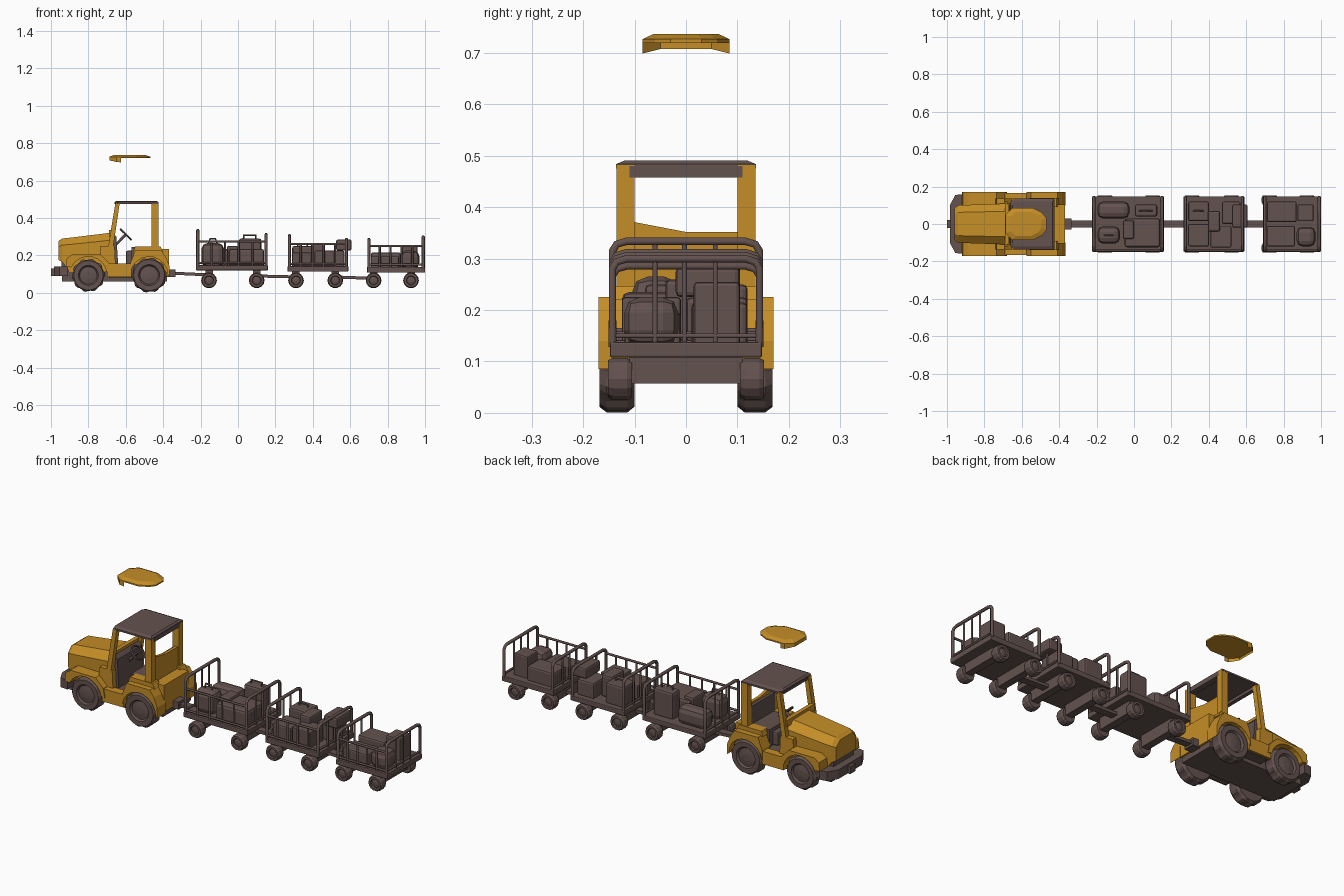
import bpy, bmesh, math

if "Cube" in bpy.data.objects:
    bpy.data.objects.remove(bpy.data.objects["Cube"])


def material(name, c):
    m = bpy.data.materials.new(name)
    m.diffuse_color = (*c, 1)
    m.use_nodes = True
    m.node_tree.nodes["Principled BSDF"].inputs["Base Color"].default_value = m.diffuse_color
    return m


YEL = material("golden_yellow", (0.56, 0.27, 0.02))
BRN = material("dark_brown", (0.125, 0.084, 0.077))


def mesh(name, verts, faces, mat, bevel=0.0):
    me = bpy.data.meshes.new(name)
    bm = bmesh.new()
    vs = [bm.verts.new(v) for v in verts]
    for f in faces:
        bm.faces.new([vs[i] for i in f])
    bmesh.ops.recalc_face_normals(bm, faces=bm.faces)
    if bevel:
        bmesh.ops.bevel(bm, geom=list(bm.edges), offset=bevel, segments=2,
                        profile=0.5, affect='EDGES')
    bm.to_mesh(me)
    bm.free()
    me.materials.append(mat)
    ob = bpy.data.objects.new(name, me)
    bpy.context.collection.objects.link(ob)
    return ob


def loft(name, rings, mat, bevel=0.0):
    n = len(rings[0])
    verts = [v for r in rings for v in r]
    faces = [list(range(n)), list(range(len(verts) - n, len(verts)))]
    for k in range(len(rings) - 1):
        for i in range(n):
            j = (i + 1) % n
            faces.append([k * n + i, k * n + j, k * n + n + j, k * n + n + i])
    return mesh(name, verts, faces, mat, bevel)


def prism(name, pts, y0, y1, mat):
    """Extrude an x-z outline along y."""
    return loft(name, [[(x, y, z) for x, z in pts] for y in (y0, y1)], mat)


def slab(name, pts, z0, z1, mat):
    """Extrude an x-y outline along z."""
    return loft(name, [[(x, y, z) for x, y in pts] for z in (z0, z1)], mat)


def box(name, x0, x1, y0, y1, z0, z1, mat, bevel=0.0):
    return loft(name, [[(x0, y0, z), (x1, y0, z), (x1, y1, z), (x0, y1, z)]
                       for z in (z0, z1)], mat, bevel)


def tubes(name, paths, r, mat):
    cu = bpy.data.curves.new(name, 'CURVE')
    cu.dimensions = '3D'
    cu.bevel_depth, cu.bevel_resolution, cu.use_fill_caps = r, 1, True
    for p in paths:
        s = cu.splines.new('POLY')
        s.points.add(len(p) - 1)
        for pt, co in zip(s.points, p):
            pt.co = (*co, 1)
    cu.materials.append(mat)
    ob = bpy.data.objects.new(name, cu)
    bpy.context.collection.objects.link(ob)
    bpy.ops.object.select_all(action='DESELECT')
    bpy.context.view_layer.objects.active = ob
    ob.select_set(True)
    bpy.ops.object.convert(target='MESH')


def wheel(name, x, y0, y1, z, r, segs=16, lug=0.0):
    """Lathed tyre with a dished hub; y1 is the outer side."""
    w = y1 - y0
    prof = [(0.5, 0), (0.88, 0), (1, .2), (1, .8), (0.88, 1), (0.6, 1), (0.52, .85), (0.2, .92)]
    rings = []
    for f, t in prof:
        ring = []
        for i in range(segs):
            a = 2 * math.pi * i / segs
            rr = r * f - (lug if f == 1 and (i // 2) % 2 else 0)
            ring.append((x + rr * math.cos(a), y0 + w * t, z + rr * math.sin(a)))
        rings.append(ring)
    return loft(name, rings, BRN)


def arch(cx, cz, r, a0, a1, n=9):
    return [(cx + r * math.cos(math.radians(a0 + (a1 - a0) * i / n)),
             cz + r * math.sin(math.radians(a0 + (a1 - a0) * i / n))) for i in range(n + 1)]


# ---- tractor body ----
def hood_ring(x, w, top, c, low):
    return [(x, -w, low), (x, -w, top - c), (x, -w * .62, top), (x, w * .62, top), (x, w, top - c), (x, w, low)]


loft("hood", [hood_ring(-.96, .085, .276, .03, .175), hood_ring(-.94, .1, .29, .035, .165),
              hood_ring(-.90, .102, .294, .036, .11), hood_ring(-.67, .11, .322, .04, .11)], YEL)
box("grille", -.945, -.90, -.085, .085, .11, .175, BRN)
box("chassis", -.94, -.38, -.10, .10, .06, .115, BRN)
box("floor_plate", -.69, -.55, -.155, .155, .08, .095, BRN)
slab("front_bumper", [(-.985, -.10), (-.955, -.155), (-.91, -.16), (-.91, .16), (-.955, .155), (-.985, .10)], .09, .14, BRN)
box("front_hook", -1.0, -.97, -.022, .022, .09, .13, BRN)
box("rear_body", -.555, -.37, -.105, .105, .09, .235, YEL)
box("rear_hitch", -.38, -.335, -.03, .03, .085, .125, BRN)
box("cab_floor", -.68, -.55, -.12, .12, .10, .15, BRN)
prism("dashboard", [(-.672, .14), (-.64, .14), (-.65, .30), (-.672, .325)], -.105, .105, BRN)
box("seat_cushion", -.60, -.50, -.07, .07, .15, .225, BRN, .01)
box("seat_base", -.57, -.45, -.10, .10, .15, .245, BRN)
box("seat_back", -.462, -.446, -.10, .10, .2, .342, BRN)
tubes("steering_column", [[(-.66, 0, .25), (-.60, 0, .312)]], .008, BRN)
bpy.ops.mesh.primitive_torus_add(location=(-.60, 0, .312), rotation=(0, .78, 0), major_radius=.038,
                                 minor_radius=.006, major_segments=16, minor_segments=6)
bpy.context.object.name = "steering_wheel"
bpy.context.object.data.materials.append(BRN)
tubes("steering_spokes", [[(-.60, -.036, .312), (-.60, .036, .312)]], .005, BRN)

front_f = [(-.92, .14), (-.915, .185), (-.885, .205), (-.735, .205), (-.69, .16), (-.68, .11)] + arch(-.80, .093, .1, 12, 155)
rear_f = [(-.575, .16), (-.55, .225), (-.41, .225), (-.385, .19), (-.365, .14), (-.365, .085)] + arch(-.475, .093, .1, 0, 172)
for s, side in ((-1, "right"), (1, "left")):
    prism(side + "_front_fender", front_f, s * .09, s * .17, YEL)
    prism(side + "_rear_fender", rear_f, s * .10, s * .17, YEL)
    prism(side + "_rear_cap", [(-.56, .22), (-.55, .247), (-.415, .247), (-.40, .22)], s * .09, s * .14, YEL)
    box(side + "_step", -.70, -.57, s * .12, s * .165, .085, .155, YEL)
    prism(side + "_cowl", [(-.74, .2), (-.735, .25), (-.66, .25), (-.655, .15), (-.69, .15)], s * .1, s * .135, YEL)
    # cab pillars
    prism(side + "_front_pillar", [(-.695, .24), (-.668, .24), (-.632, .482), (-.655, .482)], s * .108, s * .135, YEL)
    box(side + "_rear_pillar", -.462, -.425, s * .10, s * .135, .2, .482, YEL)
    wheel(side + "_front_wheel", -.80, s * .10, s * .165, .093, .089, 40, .006)
    wheel(side + "_rear_wheel", -.475, s * .10, s * .168, .094, .094, 40, .006)
rear_wall = [(-.11, .22), (.11, .22), (.11, .352), (0, .352), (-.11, .373)]
loft("rear_cab_wall", [[(x, y, z) for y, z in rear_wall] for x in (-.446, -.43)], YEL)
box("windscreen_base", -.69, -.668, -.12, .12, .30, .335, YEL)
# dark cab roof on cross beams
roof = [(-.66, -.115), (-.645, -.136), (-.425, -.136), (-.425, .136), (-.645, .136), (-.66, .115)]
loft("cab_roof", [[(x, y, .475) for x, y in roof], [(x, y, .484) for x, y in roof],
                  [(-.545 + (x + .545) * .92, y * .88, .491) for x, y in roof]], BRN)
box("rear_roof_beam", -.455, -.424, -.11, .11, .458, .48, BRN)
box("front_roof_beam", -.655, -.635, -.11, .11, .46, .48, BRN)
# detached domed cap above the roof
cap = [(-.688, -.05), (-.65, -.085), (-.54, -.085), (-.49, -.06), (-.468, -.03),
       (-.468, .03), (-.49, .06), (-.54, .085), (-.65, .085), (-.688, .05)]
loft("floating_cap", [[(x, y, .72) for x, y in cap], [(x, y, .727) for x, y in cap],
                      [(-.58 + (x + .58) * .75, y * .75, .737) for x, y in cap]], YEL)
lip = [(-.625, -.085, .697), (-.65, -.085, .699), (-.688, -.05, .708),
       (-.688, .05, .708), (-.65, .085, .699), (-.625, .085, .697)]
mesh("floating_cap_lip", lip + [(x, y, .725) for x, y, z in lip],
     [(i, i + 1, i + 7, i + 6) for i in range(5)], YEL)


# ---- baggage carts ----
def cart(n, x0, x1, z0, z1, front_top, rear_top, rail, wheels):
    name = "cart_%d_" % n
    box(name + "deck", x0, x1, -.148, .148, z0, z1, BRN, .004)
    for tag, x, top in (("front", x0 + .01, front_top), ("rear", x1 - .01, rear_top)):
        arc = [(x, -.143, z1 - .01), (x, -.143, top - .025), (x, -.135, top - .012), (x, -.115, top - .006)]
        full = arc + [(x, -y, z) for x, y, z in reversed(arc)]
        tubes(name + tag + "_rack", [full], .0085, BRN)
        tubes(name + tag + "_bars", [[(x, y, z1 - .01), (x, y, top - .006)] for y in (-.06, -.003, .057)]
              + [[(x, -.14, z1 + .012), (x, .14, z1 + .012)]], .0055, BRN)
    a, b, y = x0 + .01, x1 - .01, -.143
    tubes(name + "side_rail", [[(a, y, rail), (b, y, rail)], [(a, y, z1 + .012), (b, y, z1 + .012)]]
          + [[(a + (b - a) * t / 5, y, z1 - .01), (a + (b - a) * t / 5, y, rail)] for t in range(1, 5)], .006, BRN)
    for i, wx in enumerate(wheels):
        box(name + "axle_%d" % i, wx - .02, wx + .02, -.11, .11, .057, z0 + .005, BRN)
        for s in (-1, 1):
            wheel(name + "wheel_%d_%d" % (i, s), wx, s * .105, s * .152, .066, .042, 14)


cart(1, -.225, .16, .12, .148, .34, .318, .275, (-.155, .10))
cart(2, .265, .59, .113, .142, .312, .292, .26, (.31, .52))
cart(3, .69, 1.0, .108, .138, .292, .306, .25, (.725, .925))
# drawbars running under the train
for i, (xa, za, xb, zb) in enumerate(((-.36, .105, -.15, .095), (.08, .09, .33, .084), (.50, .085, .74, .076))):
    prism("drawbar_%d" % i, [(xa, za - .008), (xb, zb - .008), (xb, zb + .008), (xa, za + .008)], -.02, .02, BRN)

# ---- luggage: x0, x1, y0, y1, z0, z1, bevel ----
bags = {
    "duffel": (-.195, -.025, .03, .12, .14, .235, .028), "round_bag": (-.195, -.075, -.105, -.012, .14, .265, .03),
    "large_case": (-.05, .14, -.125, .03, .14, .235, .014), "tall_case": (.005, .125, .04, .105, .14, .29, .012),
    "flat_case": (-.06, .0, -.08, .02, .14, .25, .01),
    "wide_case": (.29, .40, -.12, .0, .135, .215, .008), "upright_case": (.29, .40, .015, .12, .135, .25, .01),
    "box_case": (.41, .52, -.125, -.01, .135, .225, .006), "top_case": (.395, .46, -.04, .07, .14, .26, .01),
    "back_case": (.47, .57, .0, .12, .135, .225, .01), "overhang_case": (.525, .607, -.02, .105, .225, .285, .01),
    "low_case": (.71, .86, -.12, -.01, .13, .195, .008), "left_case": (.71, .87, .01, .12, .13, .215, .01),
    "square_case": (.875, .96, .015, .105, .13, .255, .008), "soft_bag": (.87, .97, -.12, -.015, .13, .225, .03),
}
for k, (*dims, bev) in bags.items():
    box(k, *dims, BRN, bev)
tubes("case_handles", [[(.03, .07, .285), (.03, .07, .308), (.095, .07, .308), (.095, .07, .285)],
                       [(-.16, -.06, .255), (-.15, -.06, .288), (-.12, -.06, .288), (-.11, -.06, .255)],
                       [(.32, .07, .245), (.32, .07, .262), (.37, .07, .262), (.37, .07, .245)]], .005, BRN)
